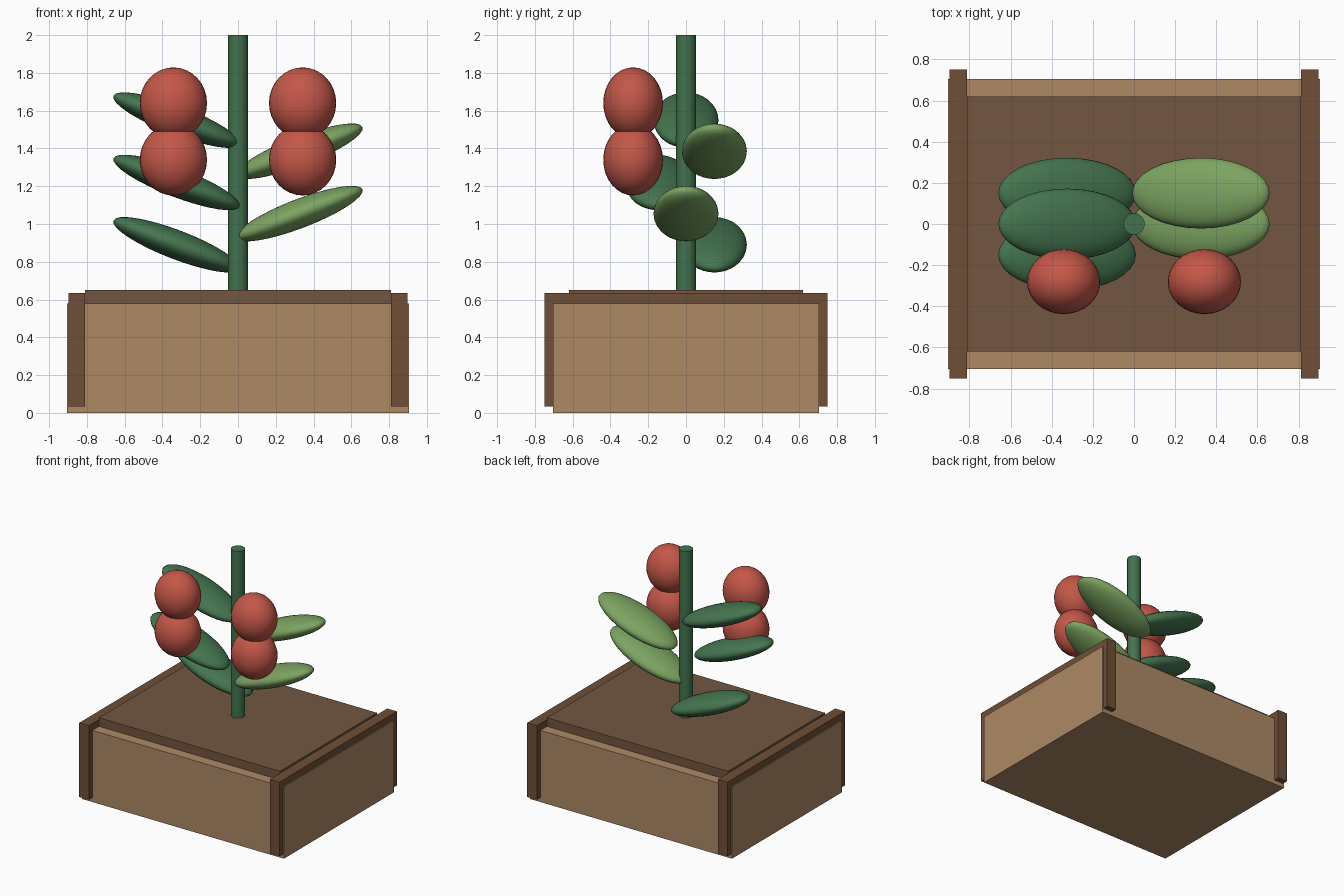
import bpy
from math import radians

if "Cube" in bpy.data.objects:
    bpy.data.objects.remove(bpy.data.objects["Cube"])


def material(name, rgb):
    m = bpy.data.materials.new(name)
    m.diffuse_color = (*rgb, 1)
    m.use_nodes = True
    m.node_tree.nodes["Principled BSDF"].inputs["Base Color"].default_value = m.diffuse_color
    return m


WOOD = material("light_wood", (0.42, 0.25, 0.13))
TRIM = material("dark_wood", (0.16, 0.08, 0.038))
SOIL = material("soil", (0.17, 0.092, 0.052))
STEM = material("stem_green", (0.055, 0.17, 0.075))
DARK_LEAF = material("dark_leaf", (0.06, 0.18, 0.08))
LIGHT_LEAF = material("light_leaf", (0.20, 0.37, 0.12))
RED = material("fruit_red", (0.55, 0.095, 0.065))


def finish(name, mat):
    ob = bpy.context.object
    ob.name = name
    ob.data.materials.append(mat)
    return ob


def box(name, x, y, z, mat):
    """Box from (min, max) ranges on each axis."""
    bpy.ops.mesh.primitive_cube_add(size=1, location=[sum(r) / 2 for r in (x, y, z)])
    ob = finish(name, mat)
    ob.scale = [r[1] - r[0] for r in (x, y, z)]
    bpy.ops.object.transform_apply(location=False, rotation=False, scale=True)
    return ob


def ellipsoid(name, loc, radii, mat, tilt=0):
    bpy.ops.mesh.primitive_uv_sphere_add(segments=32, ring_count=16, radius=1,
                                         location=loc, rotation=(0, radians(tilt), 0))
    ob = finish(name, mat)
    ob.scale = radii
    bpy.ops.object.transform_apply(location=False, rotation=False, scale=True)
    bpy.ops.object.shade_smooth()
    return ob


# Planter: body, end boards that stand proud, raised soil
box("planter_body", (-0.905, 0.905), (-0.705, 0.705), (0, 0.58), WOOD)
for side, x in (("left", (-0.897, -0.811)), ("right", (0.811, 0.897))):
    box(f"{side}_end_board", x, (-0.75, 0.75), (0.035, 0.635), TRIM)
box("soil", (-0.811, 0.811), (-0.62, 0.62), (0.54, 0.65), SOIL)

# Stem
bpy.ops.mesh.primitive_cylinder_add(vertices=24, radius=0.052, depth=1.4, location=(0, 0, 1.3))
finish("stem", STEM)
bpy.ops.object.shade_smooth_by_angle(angle=radians(35))

# Leaves alternate up the stem, tilted outward and upward
for i, (side, y, z) in enumerate([(-1, 0.15, 0.89), (1, 0, 1.055), (-1, -0.15, 1.22),
                                  (1, 0.15, 1.385), (-1, 0, 1.55)]):
    ellipsoid(f"leaf_{i + 1}", (0.325 * side, y, z), (0.358, 0.172, 0.077),
              LIGHT_LEAF if side > 0 else DARK_LEAF, tilt=-21 * side)

# Fruit in stacked pairs at the front
for side, label in ((-1, "left"), (1, "right")):
    for level, z in (("lower", 1.34), ("upper", 1.64)):
        ellipsoid(f"{level}_{label}_fruit", (0.342 * side, -0.28, z), (0.178, 0.158, 0.189), RED)
